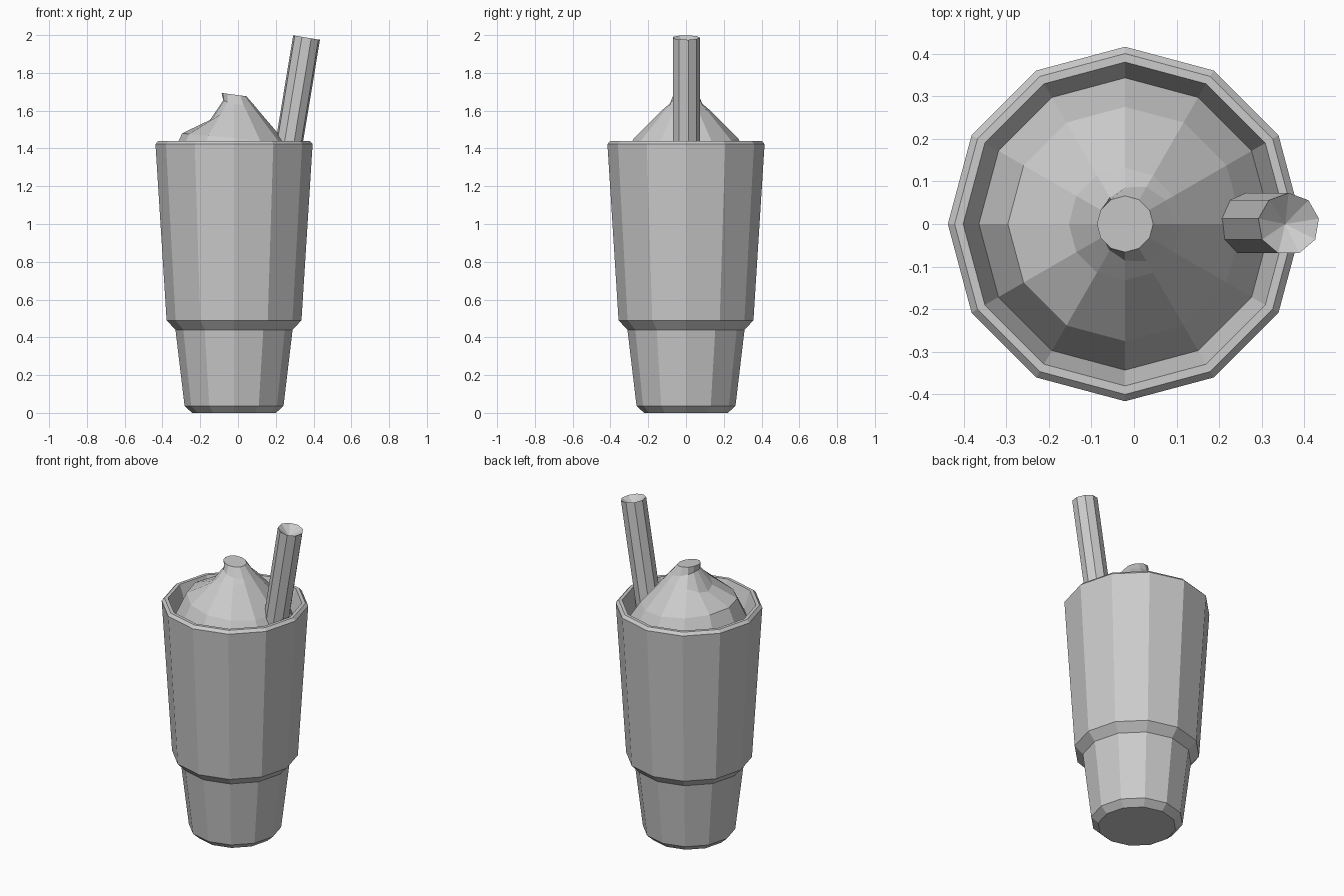
import bpy, bmesh
from math import cos, sin, radians, pi
from mathutils import Vector

if "Cube" in bpy.data.objects:
    bpy.data.objects.remove(bpy.data.objects["Cube"])

CX = -0.021   # cup axis


def ring(n, fn, start=0.0):
    """n points round an axis; fn(angle) gives (radius, height)."""
    pts = []
    for i in range(n):
        a = start + 2 * pi * i / n
        r, z = fn(a)
        pts.append(Vector((r * cos(a), r * sin(a), z)))
    return pts


def loft(name, rings, cap_start=False, fan_vert=None, apex=None):
    """Skin a list of rings; optionally cap the first, and fan the last."""
    bm = bmesh.new()
    rows = [[bm.verts.new(p) for p in r] for r in rings]
    n = len(rows[0])
    for lo, hi in zip(rows, rows[1:]):
        for i in range(n):
            j = (i + 1) % n
            bm.faces.new((lo[i], lo[j], hi[j], hi[i]))
    last = rows[-1]
    if cap_start:
        bm.faces.new(rows[0][::-1])
    if fan_vert is not None:
        for k in range(1, n - 1):
            bm.faces.new((last[fan_vert], last[(fan_vert + k) % n],
                          last[(fan_vert + k + 1) % n]))
    if apex is not None:
        tip = bm.verts.new(apex)
        for i in range(n):
            bm.faces.new((last[i], last[(i + 1) % n], tip))
    mesh = bpy.data.meshes.new(name)
    bm.to_mesh(mesh)
    bm.free()
    ob = bpy.data.objects.new(name, mesh)
    bpy.context.collection.objects.link(ob)
    return ob


# Cup: stepped twelve-sided tumbler with a bevelled rim and inner lip
profile = [(0.222, 0), (0.262, 0.037), (0.31, 0.44), (0.357, 0.49),
           (0.416, 1.423), (0.400, 1.44), (0.380, 1.44), (0.343, 1.33)]
cup = loft("cup", [ring(12, lambda a, p=p: p) for p in profile], cap_start=True)
cup.location.x = CX

# Whipped cream: swirl that sags on the left, with a leaning tip
swirl = [
    lambda a: (0.343, 1.33),
    lambda a: (0.275, 1.455 - 0.025 * cos(a)),
    lambda a: (0.132, 1.598 - 0.055 * max(0, -cos(a)) ** 2),
    lambda a: (0.086 + 0.029 * cos(a), 1.637 - 0.018 * cos(a)),
    lambda a: (0.066, 1.685 - 0.009 * cos(a)),
]
cream = loft("whipped_cream", [ring(12, f) for f in swirl], fan_vert=6)
cream.location.x = CX

# Straw: nine-sided tilted tube with a shallow hollow end
R, L = 0.073, 0.69
straw = loft("straw", [ring(9, lambda a, z=z: (R, z), pi / 2) for z in (-L, 0)],
             cap_start=True, apex=(0, 0, -0.05))
straw.location = (0.363, 0, 1.987)
straw.rotation_euler.y = radians(9.4)
